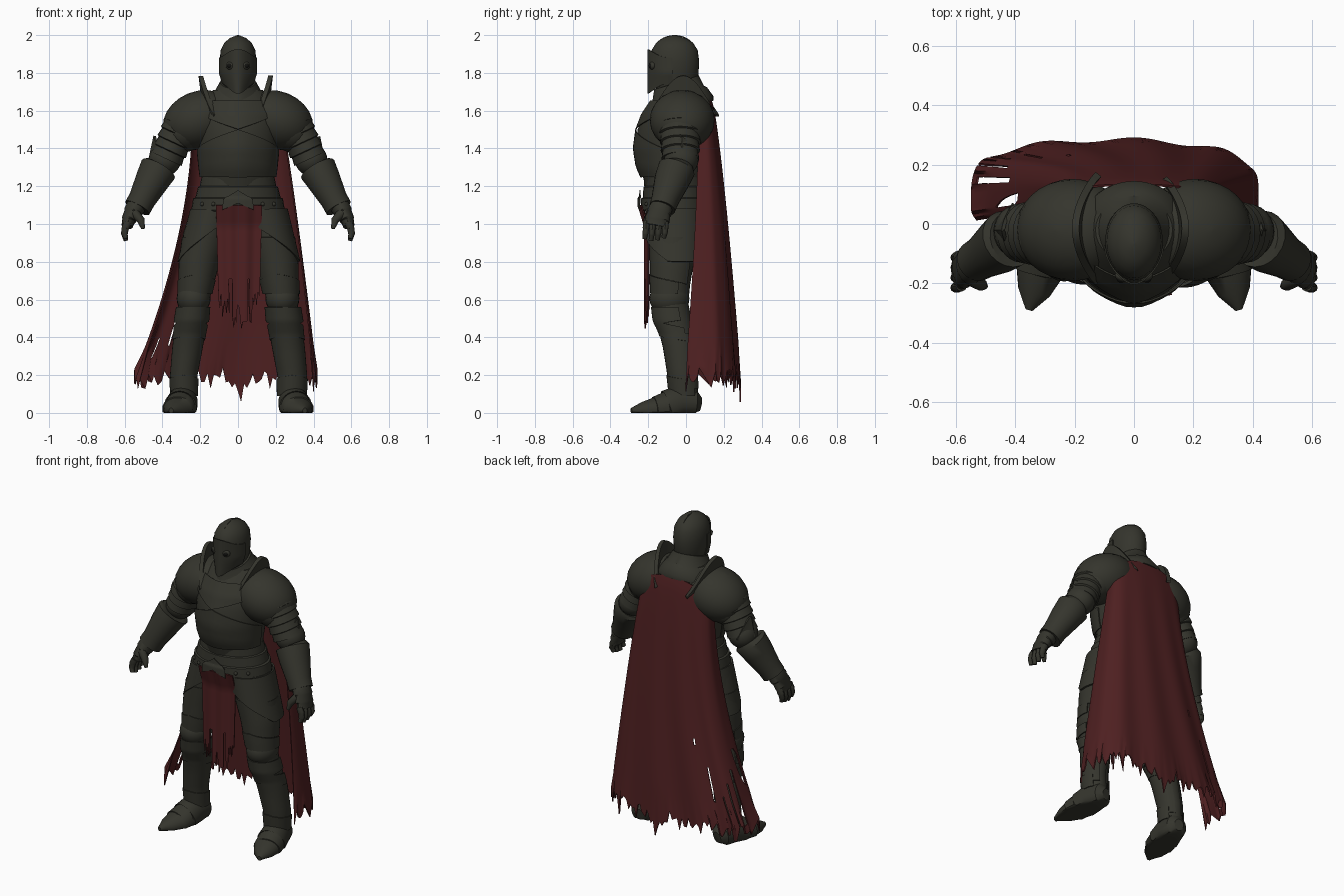
import bpy, bmesh, math, random
from mathutils import Vector, Matrix, Euler

random.seed(4)
old = bpy.data.objects.get("Cube")
if old:
    bpy.data.objects.remove(old, do_unlink=True)


def material(name, rgb):
    m = bpy.data.materials.new(name)
    m.use_nodes = True
    m.diffuse_color = (*rgb, 1)
    m.node_tree.nodes["Principled BSDF"].inputs["Base Color"].default_value = (*rgb, 1)
    return m


STEEL = material("dark_steel", (0.035, 0.035, 0.026))
CLOTH = material("dark_red_cloth", (0.077, 0.0142, 0.015))
BLACK = material("eye_hole_black", (0.006, 0.006, 0.005))


def make(name, verts, faces, mat, pair=False, thick=0):
    """Mesh object, or a left and right pair; soft shading with sharp creases."""
    for s, pre in ((1, "left_"), (-1, "right_")) if pair else ((1, ""),):
        me = bpy.data.meshes.new(pre + name)
        me.from_pydata([(p[0] * s, p[1], max(p[2], 0)) for p in verts], [], faces)
        bm = bmesh.new()
        bm.from_mesh(me)
        if thick:
            bmesh.ops.solidify(bm, geom=bm.faces[:], thickness=thick)
        bmesh.ops.recalc_face_normals(bm, faces=bm.faces[:])
        bm.to_mesh(me)
        bm.free()
        me.materials.append(mat)
        me.shade_smooth()
        me.set_sharp_from_angle(angle=math.radians(38))
        bpy.context.collection.objects.link(bpy.data.objects.new(pre + name, me))


def loft(name, rings, mat=STEEL, pair=False):
    n = len(rings[0])
    faces = [(r * n + i, r * n + (i + 1) % n, (r + 1) * n + (i + 1) % n, (r + 1) * n + i)
             for r in range(len(rings) - 1) for i in range(n)]
    faces += [tuple(range(n)), tuple(range((len(rings) - 1) * n, len(rings) * n))]
    make(name, [p for r in rings for p in r], faces, mat, pair)


def circle(n):
    return [(math.cos(2 * math.pi * i / n), math.sin(2 * math.pi * i / n)) for i in range(n)]


def stack(name, rows, pair=False, n=32, tilt=0, ridge=0):
    """Level rings given as z, x, y, half width, half depth."""
    loft(name, [[(x + rx * c, y + ry * s * (1 + ridge * max(0, -s) ** 12), z + tilt * ry * s)
                 for c, s in circle(n)] for z, x, y, rx, ry in rows], pair=pair)


def limb(name, rows, n=16, ref=(0, 1, 0), pair=True):
    """Rings across a path given as x, y, z, two radii."""
    pts = [Vector(r[:3]) for r in rows]
    rings = []
    for i, r in enumerate(rows):
        t = (pts[min(i + 1, len(pts) - 1)] - pts[max(i - 1, 0)]).normalized()
        u = Vector(ref).cross(t).normalized()
        v = t.cross(u)
        rings.append([pts[i] + u * r[3] * c + v * r[4] * s for c, s in circle(n)])
    loft(name, rings, pair=pair)


def ball(name, c, r, rot=(0, 0, 0), mat=STEEL, pair=True, n=24):
    m = Matrix.Translation(c) @ Euler([math.radians(a) for a in rot]).to_matrix().to_4x4()
    rings = []
    for k in range(13):
        a = math.pi * (0.01 + 0.98 * k / 12)
        rings.append([m @ Vector((r[0] * math.sin(a) * x, r[1] * math.sin(a) * y,
                                  r[2] * math.cos(a))) for x, y in circle(n)])
    loft(name, rings, mat, pair)


def blend(a, b, f):
    return [p + (q - p) * f for p, q in zip(a, b)]


def lamed(rows, n):
    """Resample a path as overlapping stepped plates."""
    out = []
    for i in range(n):
        for t, k in ((i / n, 0.95), ((i + 0.9) / n, 1.05)):
            f = t * (len(rows) - 1)
            j = int(f)
            r = blend(rows[j], rows[j + 1], f - j)
            out.append(r[:3] + [r[3] * k, r[4] * k])
    return out


def at(rows, z):
    """Interpolated ring of a stack at height z."""
    for a, b in zip(rows, rows[1:]):
        if z <= b[0]:
            break
    return blend(a, b, (z - a[0]) / (b[0] - a[0]))


def sheet(name, fn, nu, nv, mat=STEEL, thick=0.01, pair=False, skip=None):
    verts = [fn(i / nu, j / nv) for j in range(nv + 1) for i in range(nu + 1)]
    w = nu + 1
    faces = [(j * w + i, j * w + i + 1, (j + 1) * w + i + 1, (j + 1) * w + i)
             for j in range(nv) for i in range(nu)
             if not (skip and skip((i + 0.5) / nu, (j + 0.5) / nv))]
    make(name, verts, faces, mat, pair, thick)


def wrap(name, rows, a0, a1, top, bottom, off, pair=False, nv=8, ridge=0):
    """Curved plate lying on a stack between two edge curves."""
    def fn(u, v):
        z = top(u) + (bottom(u) - top(u)) * v
        _, x, y, rx, ry = at(rows, z)
        a = math.radians(a0 + (a1 - a0) * u)
        out = 1 + ridge * max(0, -math.sin(a)) ** 12
        return x + (rx + off) * math.cos(a), y + (ry + off) * math.sin(a) * out, z
    sheet(name, fn, 24, nv, thick=0.006, pair=pair)


def peak(u):
    return 1 - abs(2 * u - 1)


# Torso, breastplate and collar
TORSO = [(0.97, 0, -0.05, 0.11, 0.1), (1.06, 0, -0.05, 0.19, 0.15), (1.24, 0, -0.06, 0.19, 0.155),
         (1.3, 0, -0.065, 0.198, 0.178), (1.4, 0, -0.065, 0.208, 0.193), (1.5, 0, -0.06, 0.215, 0.185),
         (1.58, 0, -0.04, 0.22, 0.175), (1.65, 0, -0.02, 0.19, 0.15), (1.71, 0, -0.02, 0.13, 0.11)]
stack("torso", TORSO, ridge=0.06)
wrap("belly_plate", TORSO, -180, 0, lambda u: 1.38 + 0.12 * peak(u), lambda u: 1.25, 0.006, ridge=0.06)
wrap("upper_chest_plate", TORSO, -150, -30, lambda u: 1.65, lambda u: 1.58 - 0.08 * peak(u), 0.006, ridge=0.06)
stack("collar", [(1.6, 0, -0.02, 0.185, 0.165), (1.625, 0, -0.02, 0.18, 0.165), (1.68, 0, -0.03, 0.14, 0.14),
                 (1.69, 0, -0.035, 0.128, 0.13), (1.75, 0, -0.045, 0.095, 0.112)], tilt=0.32, ridge=0.1)

# Waist skirt, belt and buckle
BELT = [(1.065, 0, -0.055, 0.24, 0.175), (1.075, 0, -0.055, 0.248, 0.184), (1.135, 0, -0.055, 0.238, 0.182),
        (1.14, 0, -0.055, 0.226, 0.174), (1.195, 0, -0.055, 0.212, 0.17), (1.2, 0, -0.055, 0.203, 0.162),
        (1.25, 0, -0.06, 0.193, 0.155)]
stack("belt_and_waist", BELT)
wrap("buckle_plate", BELT, -108, -72, lambda u: 1.13 + 0.05 * peak(u),
     lambda u: 1.075 + 0.035 * peak(u), 0.014)
for i, x in enumerate((0.13, 0.19)):
    y = -0.055 - 0.182 * math.sqrt(1 - (x / 0.243) ** 2)
    ball("belt_rivet_%d" % i, (x, y, 1.105), (0.011, 0.011, 0.011), n=10)

# Helmet with pointed visor and eye holes
SKULL = [(1.71, 0, -0.06, 0.07, 0.095), (1.78, 0, -0.06, 0.092, 0.125), (1.86, 0, -0.06, 0.097, 0.13),
         (1.92, 0, -0.06, 0.092, 0.122), (1.96, 0, -0.06, 0.072, 0.097), (1.985, 0, -0.063, 0.042, 0.058),
         (2, 0, -0.065, 0.004, 0.006)]
stack("helmet", SKULL)


def visor(u, v):
    a = math.radians(-175 + 170 * u)
    s = -math.sin(a)
    z = 1.88 + 0.045 * s ** 3 - v * (0.135 + 0.1 * s ** 3)
    width = 0.097 * (1 - 0.35 * max(0, (1.8 - z) / 0.11))
    return width * math.cos(a), -0.06 - 0.123 * s - 0.016 * s ** 8, z


sheet("visor", visor, 28, 10, thick=0.005)
sheet("helmet_crest", lambda u, v: ((v - 0.5) * 0.006, -0.06 + 0.122 * math.cos(math.pi * (0.1 + 0.8 * u)),
                                    1.87 + 0.13 * math.sin(math.pi * (0.1 + 0.8 * u)) ** 0.8), 20, 2, thick=0.004)
ball("eye_rim", (0.042, -0.179, 1.838), (0.024, 0.015, 0.021), (0, 0, 25), n=16)
ball("eye_hole", (0.044, -0.184, 1.838), (0.015, 0.014, 0.014), (0, 0, 25), BLACK, n=16)

# Shoulders with upright neck guards
ball("pauldron", (0.207, -0.02, 1.55), (0.196, 0.172, 0.152), (0, 22, 0), n=32)
ball("pauldron_lower_plate", (0.26, -0.025, 1.51), (0.148, 0.136, 0.115), (0, 42, 0), n=32)


def neck_guard(u, v):
    h = max(0, math.sin(math.pi * u)) ** 0.8
    return (0.11 + 0.06 * h + 0.015 * v * h, -0.19 + 0.35 * u,
            1.57 + 0.09 * h + v * (0.01 + 0.115 * h ** 1.5))


sheet("neck_guard", neck_guard, 24, 5, thick=0.024, pair=True)

# Arms
limb("upper_arm_plates", lamed([(0.28, -0.03, 1.56, 0.1, 0.115), (0.382, -0.03, 1.34, 0.085, 0.095)], 5), n=24)
ball("elbow_cop", (0.387, -0.025, 1.34), (0.086, 0.092, 0.085))
sheet("elbow_wing", lambda u, v: (0.4 + 0.035 * v + 0.06 * peak(u) * (1 - v),
                                  -0.02 + (u - 0.5) * 0.17 * (1 - v) ** 0.7, 1.34 + 0.125 * v),
      8, 8, thick=0.012, pair=True)
limb("forearm_cuff", [(0.415, -0.048, 1.3, 0.085, 0.088), (0.422, -0.05, 1.29, 0.1, 0.1),
                      (0.455, -0.075, 1.23, 0.09, 0.094), (0.508, -0.11, 1.13, 0.072, 0.074),
                      (0.533, -0.125, 1.085, 0.072, 0.07)], n=20)
limb("gauntlet", lamed([(0.535, -0.128, 1.1, 0.055, 0.06), (0.575, -0.15, 1.035, 0.04, 0.065),
                        (0.588, -0.16, 0.985, 0.028, 0.064)], 3))
for i in range(4):
    y = -0.21 + 0.034 * i
    tip = 0.905 + 0.012 * abs(i - 1.3)
    limb("finger_%d" % i, lamed([(0.582, y, 1.01, 0.021, 0.018), (0.605, y - 0.003, 0.96, 0.019, 0.017),
                                 (0.592, y - 0.01, tip, 0.011, 0.012)], 3), n=10)
limb("thumb", [(0.55, -0.185, 1.06, 0.026, 0.024), (0.514, -0.205, 1.02, 0.021, 0.021),
               (0.502, -0.21, 0.975, 0.01, 0.01)], n=10)

# Legs
LEG = [(0.07, 0.285, -0.005, 0.065, 0.07), (0.2, 0.287, -0.015, 0.07, 0.075), (0.34, 0.268, -0.03, 0.078, 0.082),
       (0.42, 0.256, -0.045, 0.08, 0.086), (0.49, 0.246, -0.065, 0.084, 0.096), (0.58, 0.235, -0.08, 0.08, 0.092),
       (0.68, 0.222, -0.078, 0.09, 0.1), (0.8, 0.205, -0.07, 0.105, 0.112), (0.95, 0.17, -0.063, 0.12, 0.125),
       (1.08, 0.13, -0.06, 0.12, 0.125)]
stack("leg", LEG, pair=True, n=24)
ball("knee_cop", (0.235, -0.088, 0.605), (0.09, 0.106, 0.09))
wrap("thigh_plate", LEG, -200, 50, lambda u: 0.93, lambda u: 0.68 + 0.05 * peak(u), 0.004, True)
wrap("upper_knee_plate", LEG, -200, 20, lambda u: 0.69 + 0.045 * peak(u), lambda u: 0.63, 0.008, True)
wrap("lower_knee_plate", LEG, -200, 20, lambda u: 0.56, lambda u: 0.49 - 0.03 * peak(u), 0.01, True)
wrap("greave_rim", LEG, -205, 25, lambda u: 0.45 + 0.05 * peak(u), lambda u: 0.38 + 0.03 * peak(u), 0.008, True)
wrap("greave", LEG, -250, 70, lambda u: 0.42, lambda u: 0.13, 0.003, True)
wrap("ankle_plate", LEG, -220, 40, lambda u: 0.17 + 0.03 * peak(u), lambda u: 0.09, 0.008, True)


def tasset(u, v):
    a = math.radians(-125 + 190 * u)
    z = 1.08 - v * (0.07 + 0.21 * min(1, 1.7 * u))
    return 0.13 + (1.08 - z) * 0.24 + 0.123 * math.cos(a), -0.06 + 0.145 * math.sin(a), z


sheet("hip_plate", tasset, 24, 8, thick=0.01, pair=True)

# Armoured shoes with a pointed toe
limb("shoe", [(0.275, 0.078, 0.045, 0.03, 0.035), (0.28, 0.05, 0.05, 0.065, 0.07),
              (0.292, -0.03, 0.055, 0.08, 0.095), (0.305, -0.1, 0.03, 0.088, 0.09),
              (0.307, -0.105, 0.03, 0.083, 0.082), (0.32, -0.165, 0.02, 0.083, 0.066),
              (0.321, -0.17, 0.02, 0.077, 0.06), (0.337, -0.23, 0.014, 0.055, 0.044),
              (0.354, -0.29, 0.012, 0.012, 0.014)], n=24, ref=(0, 0, 1))

# Ragged cape
COLS = 110
jag = [random.uniform(-0.04, 0.04) - (0.05 if i % 10 == 0 else 0) - 0.08 * max(0, 1 - abs(i - 60) / 6)
       for i in range(COLS + 1)]


def cape(u, v):
    a = math.radians((2 * u - 1) * (90 + 16 * v))
    left, right = -0.245 - 0.305 * v ** 1.8, 0.24 + 0.18 * v ** 0.9
    c = math.cos(a)
    c = c ** 0.45 if c > 0 else c
    fold = 0.008 * math.sin(34 * u + 2 * v) * v
    top = 1.66 - 0.15 * (2 * u - 1) ** 2
    z = top + (0.2 - top) * v + jag[round(u * COLS)] * max(0, v - 0.88) / 0.12
    x = (left + right) / 2 + (right - left) / 2 * math.sin(a)
    back = 0.135 + 0.15 * v ** 0.7
    return x, 0.065 + (back - 0.065) * c + fold, z


SLITS = [(0.06, 0.006, 0.66, 0.84), (0.11, 0.006, 0.74, 0.97), (0.16, 0.005, 0.8, 1),
         (0.21, 0.005, 0.86, 1), (0.28, 0.005, 0.76, 0.88), (0.33, 0.005, 0.64, 0.68)]
sheet("cape", cape, COLS, 36, CLOTH, 0.007,
      skip=lambda u, v: any(abs(u - c) < w and a < v < b for c, w, a, b in SLITS))

# Ragged front cloth
tear = [random.uniform(-0.09, 0.06) for i in range(31)]


def loincloth(u, v):
    s = 2 * u - 1
    end = 0.61 - 0.08 * (1 - s * s) + tear[round(u * 30)]
    y = -0.212 - 0.034 * max(0, 1 - 5 * v) + 0.018 * s * s + 0.005 * math.sin(17 * u)
    return (0.005 + 0.122 * s * (1 - 0.12 * v), y,
            1.1 + (0.68 - 1.1) * min(1, v / 0.75) + max(0, v - 0.75) * 4 * (end - 0.68))


sheet("front_cloth", loincloth, 30, 20, CLOTH, 0.007,
      skip=lambda u, v: v > 0.7 and (abs(u - 0.3) < 0.02 or abs(u - 0.72) < 0.02))
